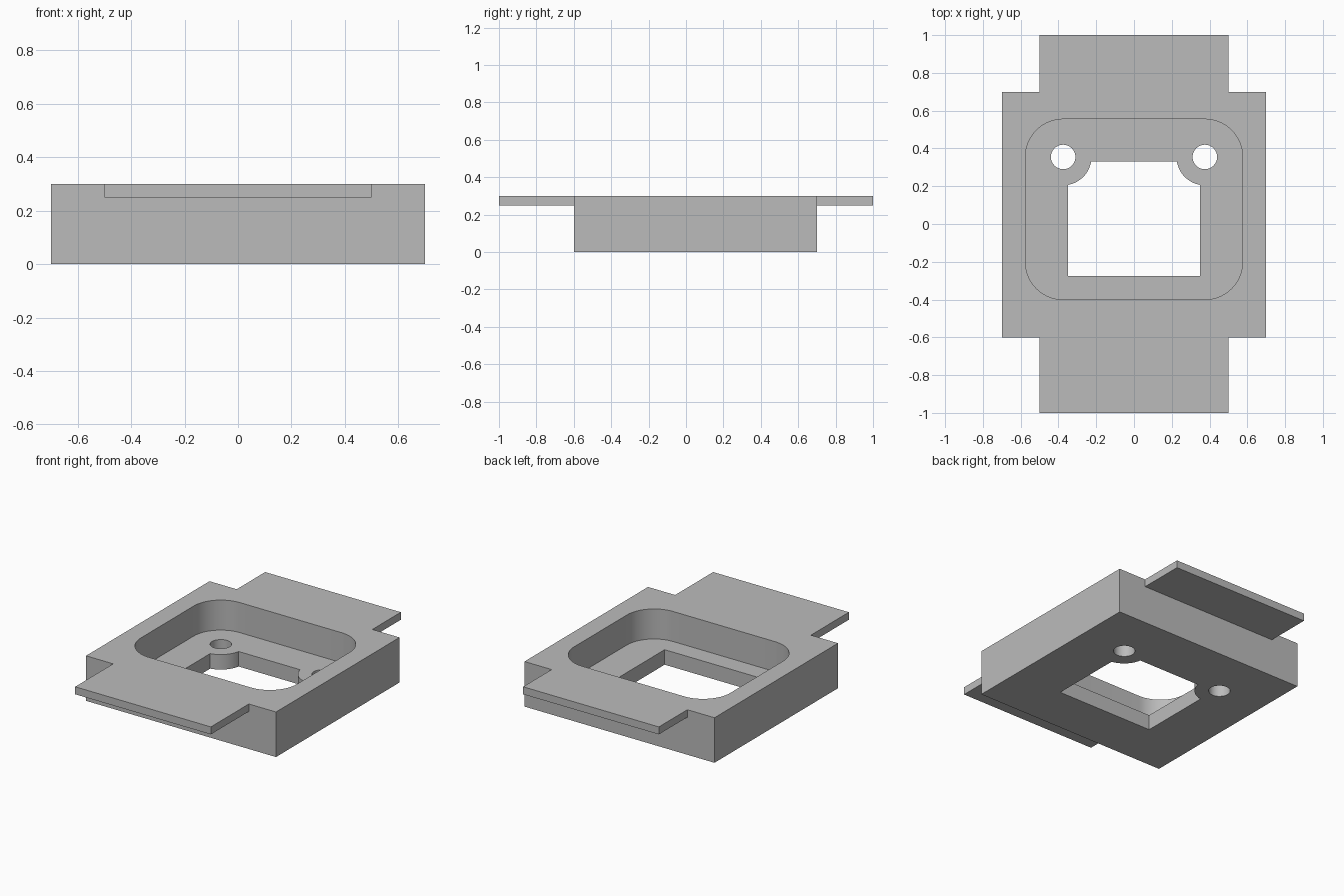
import bpy, bmesh
from math import pi, sin, cos, atan2, sqrt

old = bpy.data.objects.get("Cube")
if old:
    bpy.data.objects.remove(old, do_unlink=True)

grey = bpy.data.materials.new("plain grey")
grey.use_nodes = True
grey.diffuse_color = (0.5, 0.5, 0.5, 1)
grey.node_tree.nodes["Principled BSDF"].inputs["Base Color"].default_value = (0.5, 0.5, 0.5, 1)


def arc(cx, cy, r, a0, a1, n):
    return [(cx + r * cos(a0 + (a1 - a0) * i / n), cy + r * sin(a0 + (a1 - a0) * i / n))
            for i in range(n + 1)]


def rect(x, y0, y1):
    return [(-x, y0), (x, y0), (x, y1), (-x, y1)]


def prism(name, outline, z0, z1):
    """Extrude a closed counter-clockwise outline from z0 to z1."""
    bm = bmesh.new()
    face = bm.faces.new([bm.verts.new((x, y, z0)) for x, y in outline])
    new = bmesh.ops.extrude_face_region(bm, geom=[face])["geom"]
    bmesh.ops.translate(bm, vec=(0, 0, z1 - z0),
                        verts=[v for v in new if isinstance(v, bmesh.types.BMVert)])
    bmesh.ops.recalc_face_normals(bm, faces=bm.faces)
    mesh = bpy.data.meshes.new(name)
    bm.to_mesh(mesh)
    bm.free()
    mesh.materials.append(grey)
    obj = bpy.data.objects.new(name, mesh)
    bpy.context.collection.objects.link(obj)
    return obj


def combine(target, tool, operation):
    """Apply a boolean and discard the tool object."""
    mod = target.modifiers.new("boolean", 'BOOLEAN')
    mod.object, mod.operation, mod.solver = tool, operation, 'EXACT'
    bpy.context.view_layer.objects.active = target
    bpy.ops.object.modifier_apply(modifier=mod.name)
    bpy.data.objects.remove(tool, do_unlink=True)


# Block with a thin flange at the front and back
body = prism("housing_body", rect(0.7, -0.6, 0.7), 0, 0.3)
for name, y0, y1 in (("front_flange", -1, -0.5), ("back_flange", 0.62, 1)):
    combine(body, prism(name, rect(0.5, y0, y1), 0.25, 0.3), 'UNION')

# Rounded pocket down to the floor
r = 0.2
px, py0, py1 = 0.575 - r, -0.4 + r, 0.555 - r
pocket = []
for i, (cx, cy) in enumerate([(px, py1), (-px, py1), (-px, py0), (px, py0)]):
    pocket += arc(cx, cy, r, i * pi / 2, (i + 1) * pi / 2, 16)
combine(body, prism("pocket_cutter", pocket, 0.1, 0.4), 'DIFFERENCE')

# Through opening, its back corners notched around the screw bosses
sx, sy, boss = 0.375, 0.355, 0.15
d = 0.025
far = sqrt(boss ** 2 - d ** 2)
right = arc(sx, sy, boss, atan2(-far, -d), atan2(-d, -far), 16)
opening = [(-0.35, -0.275), (0.35, -0.275)] + right + [(-x, y) for x, y in reversed(right)]
combine(body, prism("opening_cutter", opening, -0.1, 0.2), 'DIFFERENCE')

# Screw holes
for side in (-1, 1):
    hole = arc(side * sx, sy, 0.065, 0, 2 * pi, 32)[:-1]
    combine(body, prism("screw_hole_cutter", hole, -0.1, 0.2), 'DIFFERENCE')

# Smooth curved walls, sharp corners
for o in bpy.context.selected_objects:
    o.select_set(False)
body.select_set(True)
bpy.context.view_layer.objects.active = body
bpy.ops.object.shade_smooth_by_angle(angle=pi / 6)
